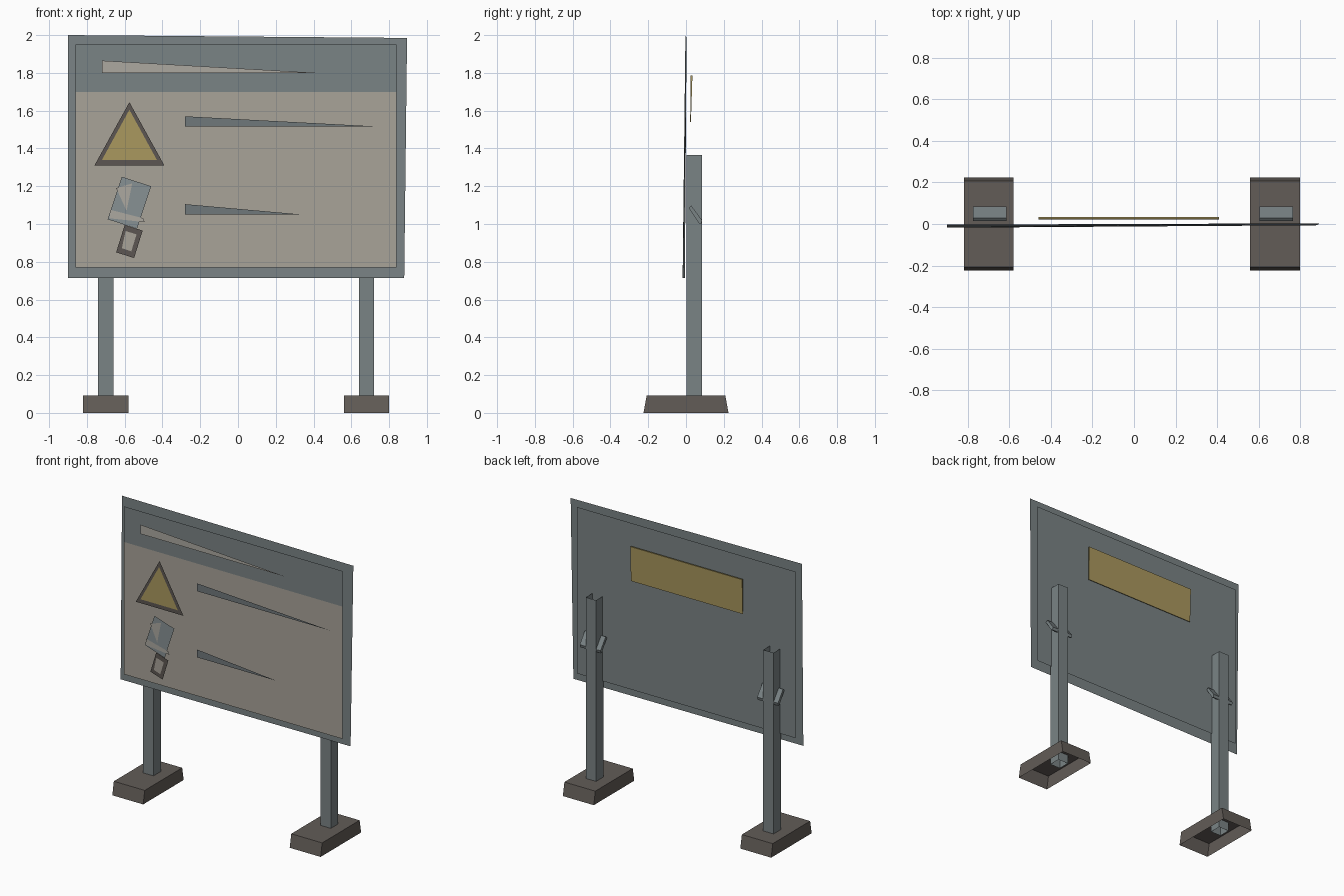
import bpy
import bmesh
from mathutils import Vector

cube = bpy.data.objects.get("Cube")
if cube:
    bpy.data.objects.remove(cube, do_unlink=True)


def material(name, r, g, b):
    """Flat material from 0-255 display values."""
    lin = [((c / 255 + 0.055) / 1.055) ** 2.4 for c in (r, g, b)] + [1]
    m = bpy.data.materials.new(name)
    m.use_nodes = True
    m.diffuse_color = lin
    bsdf = m.node_tree.nodes["Principled BSDF"]
    bsdf.inputs["Base Color"].default_value = lin
    bsdf.inputs["Roughness"].default_value = 0.8
    return m


SLATE = material("slate paint", 122, 131, 133)
BEIGE = material("beige panel", 168, 163, 152)
YELLOW = material("warning yellow", 170, 152, 94)
CONCRETE = material("dark concrete", 98, 92, 87)
BORDER = material("dark border", 92, 86, 82)
INK = material("lettering slate", 112, 120, 123)
PICTURE = material("pale blue grey", 135, 145, 148)
PALE = material("pale lettering", 172, 168, 160)


def build(name, bm, mat):
    mesh = bpy.data.meshes.new(name)
    bm.to_mesh(mesh)
    bm.free()
    mesh.materials.append(mat)
    obj = bpy.data.objects.new(name, mesh)
    bpy.context.collection.objects.link(obj)
    return obj


def plate(name, outline, y, mat, facing=-1):
    """Flat sheet from an x-z outline, turned towards -y or +y."""
    bm = bmesh.new()
    face = bm.faces.new([bm.verts.new((x, y, z)) for x, z in outline])
    face.normal_update()
    if face.normal.y * facing < 0:
        face.normal_flip()
    return build(name, bm, mat)


def rect(x0, x1, z0, z1):
    return [(x0, z0), (x1, z0), (x1, z1), (x0, z1)]


def shell(name, bottom, top, mat, cap_top=False, cap_bottom=False):
    """Walls between two matching loops, with optional end caps."""
    bm = bmesh.new()
    lo = [bm.verts.new(p) for p in bottom]
    hi = [bm.verts.new(p) for p in top]
    n = len(lo)
    for i in range(n):
        j = (i + 1) % n
        bm.faces.new((lo[i], lo[j], hi[j], hi[i]))
    if cap_top:
        bm.faces.new(hi)
    if cap_bottom:
        bm.faces.new(lo[::-1])
    return build(name, bm, mat)


def loop(x0, x1, y0, y1, z):
    return [(x0, y0, z), (x1, y0, z), (x1, y1, z), (x0, y1, z)]


# Board: slightly warped frame sheet with front and back panels
bm = bmesh.new()
corners = [(-0.9, -0.018, 0.715), (0.88, -0.006, 0.715),
           (0.895, 0.003, 1.985), (-0.9, -0.003, 2.0)]
bm.faces.new([bm.verts.new(c) for c in corners])
build("board_frame", bm, SLATE)
plate("front_panel", rect(-0.86, 0.84, 0.77, 1.70), -0.04, BEIGE)
plate("header_panel", rect(-0.86, 0.84, 1.70, 1.95), -0.04, SLATE)
plate("back_panel", rect(-0.86, 0.84, 0.77, 1.94), 0.012, SLATE, 1)

# Tapering strips standing for lines of writing
for name, x0, x1, z0, z1, mat in (
        ("header_strip", -0.72, 0.42, 1.80, 1.865, PALE),
        ("upper_strip", -0.28, 0.76, 1.515, 1.57, INK),
        ("lower_strip", -0.28, 0.34, 1.05, 1.105, INK)):
    plate(name, [(x0, z0), (x1, z0), (x0, z1)], -0.056, mat)

# Warning triangle
plate("triangle_border", [(-0.76, 1.31), (-0.39, 1.31), (-0.575, 1.645)], -0.05, BORDER)
plate("triangle_fill", [(-0.72, 1.34), (-0.43, 1.34), (-0.575, 1.605)], -0.055, YELLOW)

# Tilted picture and small square below it
plate("picture_card", [(-0.615, 1.25), (-0.46, 1.20), (-0.535, 0.975), (-0.69, 1.025)],
      -0.05, PICTURE)
plate("picture_wedge", [(-0.645, 1.19), (-0.56, 1.215), (-0.59, 1.07)], -0.055, PALE)
plate("picture_band", [(-0.675, 1.075), (-0.50, 1.03), (-0.495, 1.01), (-0.68, 1.03)],
      -0.056, PALE)
plate("square_border", [(-0.60, 0.995), (-0.505, 0.965), (-0.55, 0.82), (-0.645, 0.85)],
      -0.052, BORDER)
plate("square_fill", [(-0.595, 0.963), (-0.537, 0.945), (-0.565, 0.855), (-0.615, 0.872)],
      -0.057, BEIGE)

# Yellow plate on the back
shell("back_plate", loop(-0.46, 0.41, 0.022, 0.026, 1.54),
      loop(-0.46, 0.41, 0.025, 0.034, 1.785), YELLOW, True, True)

# Feet, hollow posts and slanted clamps on both sides
bracket_profile = [(0.014, 1.085), (0.028, 1.097), (0.085, 1.02), (0.08, 1.0), (0.068, 1.004)]
for side, x in (("right", -0.7), ("left", 0.68)):
    shell(side + "_foot", loop(x - 0.12, x + 0.12, -0.225, 0.225, 0),
          loop(x - 0.12, x + 0.12, -0.208, 0.208, 0.092), CONCRETE, True)
    shell(side + "_post", loop(x - 0.04, x + 0.04, 0.003, 0.085, 0.03),
          loop(x - 0.04, x + 0.04, 0.003, 0.085, 1.365), SLATE)
    ends = [[(x + dx, y, z) for y, z in bracket_profile] for dx in (-0.075, 0.087)]
    clamp = shell(side + "_clamp", ends[0], ends[1], SLATE, True, True)
    bm = bmesh.new()
    bm.from_mesh(clamp.data)
    bmesh.ops.recalc_face_normals(bm, faces=bm.faces)
    bm.to_mesh(clamp.data)
    bm.free()
